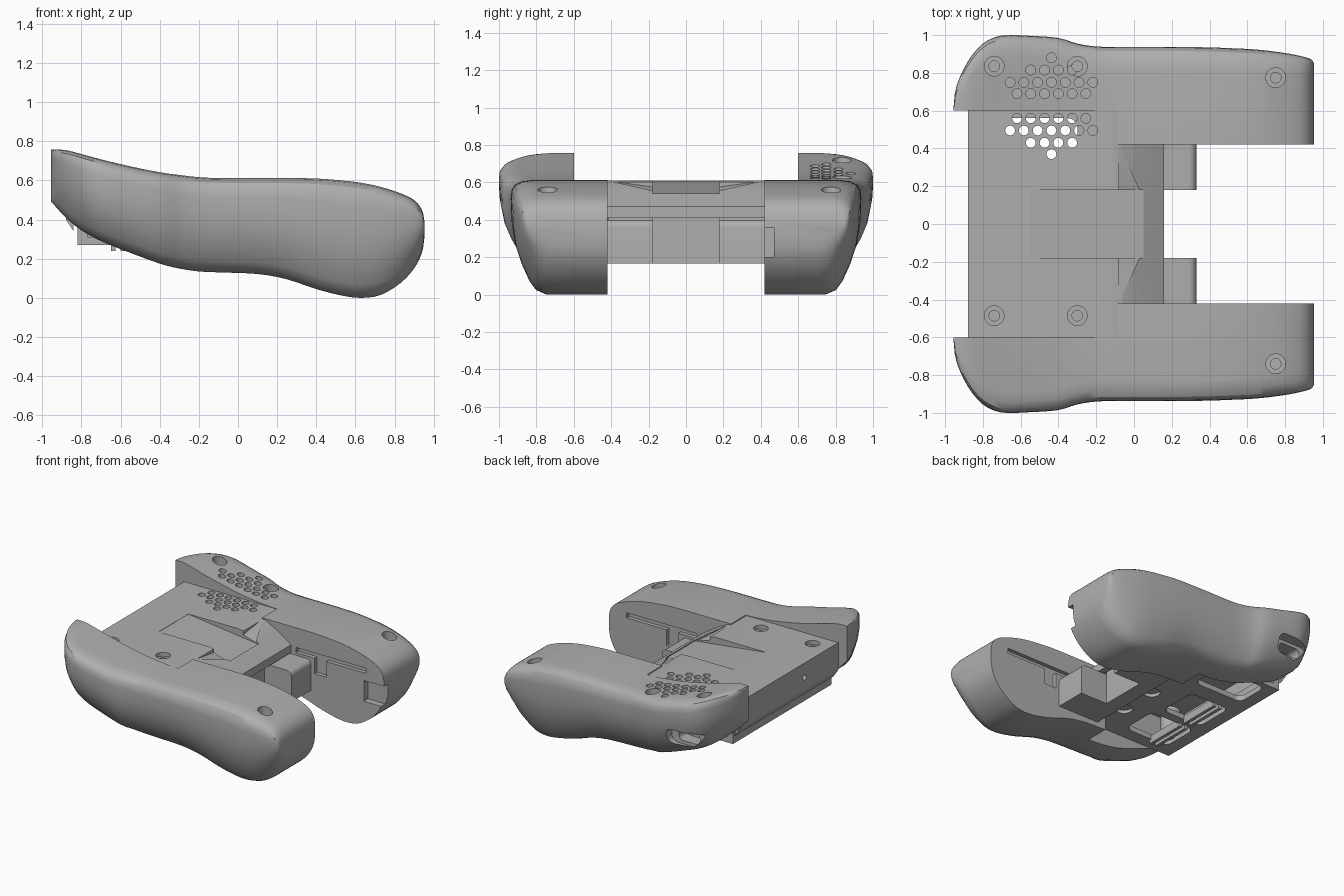
import bpy, bmesh, math
from mathutils import Matrix, Vector

cube = bpy.data.objects.get("Cube")
if cube:
    bpy.data.objects.remove(cube, do_unlink=True)

grey = bpy.data.materials.new("plain_grey")
grey.use_nodes = True
grey.diffuse_color = (0.43, 0.43, 0.43, 1)
grey.node_tree.nodes["Principled BSDF"].inputs["Base Color"].default_value = grey.diffuse_color


def finish(name, bm):
    bmesh.ops.recalc_face_normals(bm, faces=bm.faces[:])
    mesh = bpy.data.meshes.new(name)
    bm.to_mesh(mesh)
    bm.free()
    mesh.materials.append(grey)
    ob = bpy.data.objects.new(name, mesh)
    bpy.context.collection.objects.link(ob)
    return ob


def activate(ob):
    bpy.ops.object.select_all(action='DESELECT')
    ob.select_set(True)
    bpy.context.view_layer.objects.active = ob


def smooth(ob, angle=32):
    activate(ob)
    bpy.ops.object.shade_smooth_by_angle(angle=math.radians(angle))


def box(name, lo, hi, bevel=0, edge_filter=None):
    bm = bmesh.new()
    lo, hi = Vector(lo), Vector(hi)
    bmesh.ops.create_cube(bm, size=1, matrix=Matrix.Translation((lo + hi) / 2)
                          @ Matrix.Diagonal((*(hi - lo), 1)))
    if bevel:
        edges = [e for e in bm.edges if edge_filter(e)]
        bmesh.ops.bevel(bm, geom=edges, offset=bevel, segments=5, profile=0.5, affect='EDGES')
    return finish(name, bm)


def along(axis):
    # picks the edges parallel to an axis
    return lambda e: abs((e.verts[0].co - e.verts[1].co).normalized()[axis]) > 0.9


def extrude_xz(name, points, y0, y1):
    bm = bmesh.new()
    face = bm.faces.new([bm.verts.new((x, y0, z)) for x, z in points])
    new = bmesh.ops.extrude_face_region(bm, geom=[face])["geom"]
    bmesh.ops.translate(bm, vec=(0, y1 - y0, 0),
                        verts=[v for v in new if isinstance(v, bmesh.types.BMVert)])
    return finish(name, bm)


def cylinders(name, spots, radius, z0, z1, segments=24):
    bm = bmesh.new()
    for x, y in spots:
        bmesh.ops.create_cone(bm, cap_ends=True, segments=segments, radius1=radius, radius2=radius,
                              depth=z1 - z0, matrix=Matrix.Translation((x, y, (z0 + z1) / 2)))
    return finish(name, bm)


def cut(target, cutter):
    mod = target.modifiers.new("cut", 'BOOLEAN')
    mod.operation, mod.solver, mod.object = 'DIFFERENCE', 'EXACT', cutter
    activate(target)
    bpy.ops.object.modifier_apply(modifier=mod.name)
    bpy.data.objects.remove(cutter, do_unlink=True)


# Grip stations: x, top z, bottom z, outer y
STATIONS = [
    (-.955, .757, .49, .62), (-.94, .757, .475, .73), (-.88, .755, .41, .86),
    (-.8, .735, .345, .955), (-.7, .708, .29, .998), (-.55, .672, .23, .996),
    (-.4, .642, .175, .985), (-.3, .628, .15, .955), (-.2, .617, .135, .94),
    (-.09, .612, .13, .937), (.1, .612, .122, .937), (.25, .612, .095, .937),
    (.4, .61, .045, .935), (.53, .6, .012, .93), (.63, .588, 0, .925),
    (.73, .567, .015, .915), (.83, .535, .075, .9), (.9, .5, .15, .885),
    (.94, .45, .23, .87), (.953, .39, .31, .85)]
STEP_X = -.09
# Outer wall: inset from the outer y, drop as a share of the height
WALL = [(.11, 0), (.06, .012), (.022, .05), (.004, .11), (0, .2), (.004, .4),
        (.02, .58), (.05, .73), (.09, .88), (.125, .96), (.18, 1)]


def spline(points, steps):
    # rounds a list of points into a smooth run
    p = [Vector(q) for q in points]
    p = [p[0]] + p + [p[-1]]
    out = []
    for a, b, c, d in zip(p, p[1:], p[2:], p[3:]):
        for i in range(steps):
            t = i / steps
            out.append(b + (c - a) * (t / 2) + (a * 2 - b * 5 + c * 4 - d) * (t * t / 2)
                       + (b * 3 - a - c * 3 + d) * (t ** 3 / 2))
    return out + [p[-1]]


def grip(name, side):
    bm = bmesh.new()
    rows = []
    for x, top, bottom, outer in spline(STATIONS, 3):
        inners = [.6, .42] if abs(x - STEP_X) < 1e-4 else [.6] if x < STEP_X else [.42]
        for inner in inners:
            k = min(1, (outer - inner) / .22)
            ring = [(inner, top)]
            ring += [(outer - i * k, top - d * (top - bottom)) for i, d in WALL]
            ring += [(inner, bottom)]
            rows.append([bm.verts.new((x, side * y, z)) for y, z in ring])
    n = len(rows[0])
    for a, b in zip(rows, rows[1:]):
        for i in range(n):
            j = (i + 1) % n
            bm.faces.new((a[i], a[j], b[j], b[i]))
    bm.faces.new(rows[0])
    bm.faces.new(rows[-1])
    bmesh.ops.remove_doubles(bm, verts=bm.verts[:], dist=1e-5)
    return finish(name, bm)


left_grip = grip("back_grip", 1)
right_grip = grip("front_grip", -1)

# Deck: thin top, rear wall and a front lip that curves down
deck = extrude_xz("deck", [
    (-.88, .61), (-.12, .61), (-.06, .6), (.02, .56), (.1, .51), (.16, .47), (.16, .41),
    (.11, .41), (.11, .44), (0, .5), (-.1, .55), (-.84, .55), (-.84, .34), (-.88, .4)], -.6, .6)
cut(deck, extrude_xz("ramp_cutter", [(-.55, .608), (.05, .535), (.05, .7), (-.55, .7)], -.18, .18))
# Triangular dips beside the ramp
for side in (1, -1):
    bm = bmesh.new()
    low = [(-.08, side * .42, .609), (-.08, side * .175, .575), (.03, side * .175, .54)]
    bottom = [bm.verts.new(p) for p in low]
    top = [bm.verts.new((x, y, .7)) for x, y, z in low]
    bm.faces.new(bottom)
    bm.faces.new(top)
    for i in range(3):
        j = (i + 1) % 3
        bm.faces.new((bottom[i], bottom[j], top[j], top[i]))
    cut(deck, finish("dip_cutter", bm))

# Speaker grille in a staggered pattern
def grille(rows):
    return [(-.437 + (i - (n - 1) / 2) * .073, y) for y, n in rows for i in range(n)]

cut(left_grip, cylinders("grille_cutter", grille([(.88, 1), (.815, 4), (.75, 7), (.69, 6)]),
                         .026, .52, .9, 16))
cut(deck, cylinders("grille_cutter", grille([(.56, 6), (.495, 7), (.43, 4), (.37, 1)]),
                    .026, .5, .7, 16))

# Screw wells: wide seat, then narrow bore
for target, x, y, z in [(left_grip, -.74, .835, .71), (left_grip, -.3, .835, .63),
                        (left_grip, .75, .775, .56), (right_grip, .75, -.74, .56),
                        (deck, -.74, -.485, .61), (deck, -.3, -.485, .61)]:
    depth = .03 if target == deck else .06
    cut(target, cylinders("seat_cutter", [(x, y)], .052, z - depth, .9, 32))
    cut(target, cylinders("bore_cutter", [(x, y)], .028, z - depth - .06, .9, 24))

# Side port in the back grip, with a deeper inner pocket
cut(left_grip, box("port_cutter", (-.81, .9, .33), (-.51, 1.1, .46), .05, along(1)))
cut(left_grip, box("pocket_cutter", (-.75, .8, .355), (-.57, 1.0, .435), .035, along(1)))

# Inner wall grooves and notches
for ob, side in ((left_grip, 1), (right_grip, -1)):
    ys = sorted((side * .4, side * .45))
    cut(ob, box("groove_cutter", (.2, ys[0], .42), (.8, ys[1], .46)))
    cut(ob, box("notch_cutter", (.36, ys[0], .3), (.46, ys[1], .43)))
cut(left_grip, box("end_slot_cutter", (.78, .4, .2), (1.0, .47, .36)))

# Small hole in the rear wall
cut(deck, box("rear_hole_cutter", (-.95, -.21, .48), (-.8, -.17, .52), .015, along(0)))

# Bottom plate with openings
plate = box("bottom_plate", (-.82, -.6, .27), (.02, .6, .31))
for x0, x1, y0, y1 in [(-.72, -.3, .3, .56), (-.72, -.38, -.14, .17), (-.72, -.34, -.5, -.21)]:
    cut(plate, box("opening_cutter", (x0, y0, .2), (x1, y1, .4), .05, along(2)))
cut(plate, cylinders("round_cutter", [(-.16, .3), (-.16, -.3), (-.16, 0)], .06, .2, .295))
box("rear_sill", (-.82, -.6, .27), (-.77, .6, .4))
for y in (.015, -.355):
    for i in range(2):
        box("vent_bar", (-.65 + i * .05, y - .16, .24), (-.625 + i * .05, y + .16, .3))

# Screw posts under the deck
for x in (-.74, -.3):
    smooth(cylinders("screw_post", [(x, -.485)], .07, .3, .565, 32))

# Front blocks below the lip
for side in (1, -1):
    ys = sorted((side * .18, side * .425))
    block = box("front_block", (-.02, ys[0], .165), (.33, ys[1], .4), .04,
                lambda e: along(1)(e) and e.verts[0].co.x > .3 and e.verts[0].co.z > .3)
    smooth(block)
box("center_block", (-.02, -.18, .165), (.1, .18, .45))

for ob in (left_grip, right_grip, deck):
    smooth(ob)
